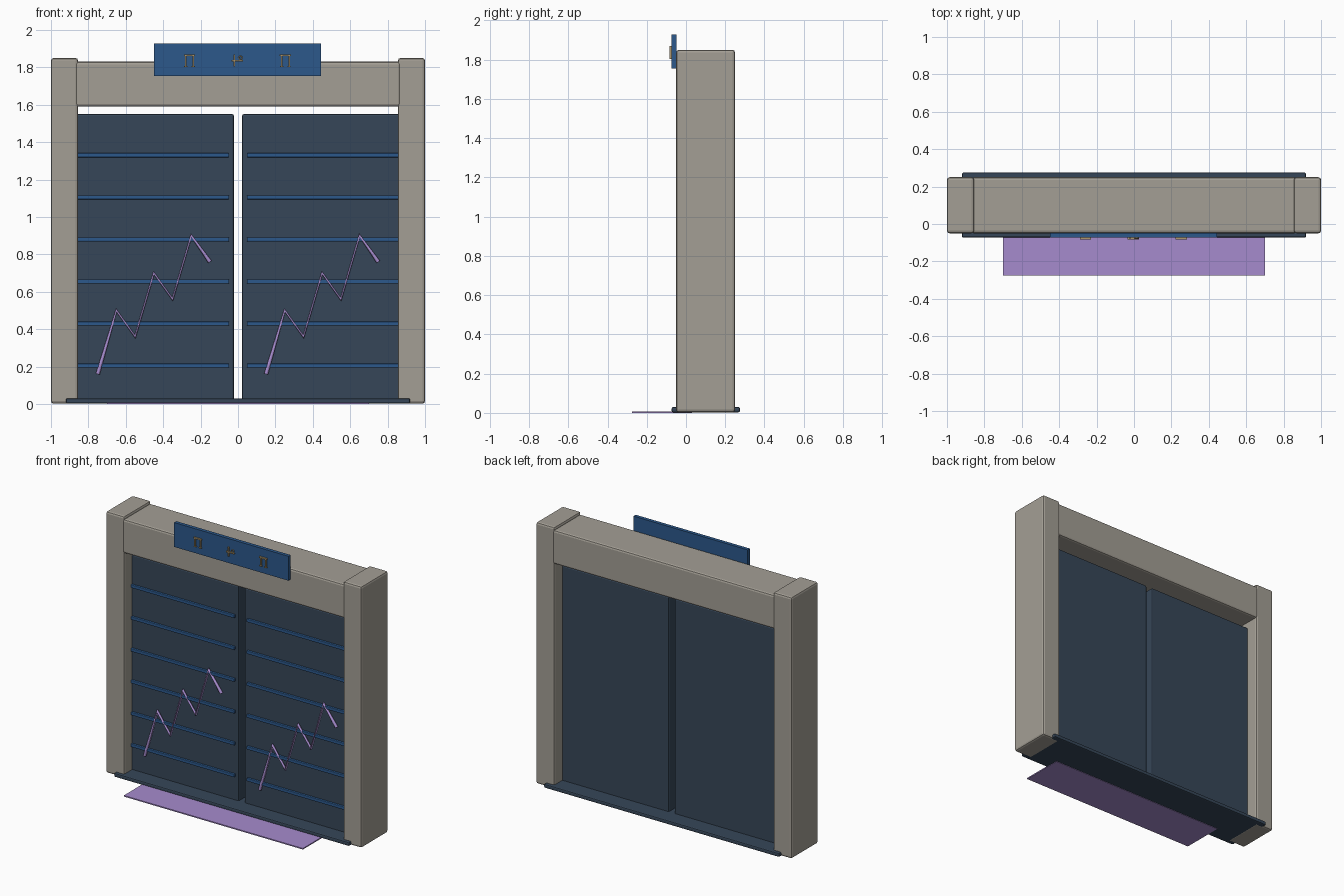
import bpy
from mathutils import Vector

cube = bpy.data.objects.get("Cube")
if cube:
    bpy.data.objects.remove(cube, do_unlink=True)


def material(name, rgb):
    m = bpy.data.materials.new(name)
    m.use_nodes = True
    m.diffuse_color = (*rgb, 1)
    m.node_tree.nodes["Principled BSDF"].inputs["Base Color"].default_value = (*rgb, 1)
    return m


stone = material("warm grey stone", (0.37, 0.345, 0.30))
slate = material("dark slate blue", (0.037, 0.062, 0.098))
blue = material("deep blue", (0.025, 0.098, 0.26))
violet = material("soft violet", (0.38, 0.26, 0.61))
gold = material("dull gold", (0.42, 0.31, 0.16))


def box(name, mat, x, y, z, bevel=0.0):
    """Box from its x, y and z ranges, with an optional bevel."""
    lo, hi = Vector((x[0], y[0], z[0])), Vector((x[1], y[1], z[1]))
    bpy.ops.mesh.primitive_cube_add(size=1, location=(lo + hi) / 2)
    ob = bpy.context.object
    ob.name = name
    for v in ob.data.vertices:
        v.co *= hi - lo
    ob.data.materials.append(mat)
    if bevel:
        mod = ob.modifiers.new("edge bevel", "BEVEL")
        mod.width = bevel
        mod.segments = 2
    return ob


def mirrored(x, side):
    return sorted(v * side for v in x)


def zigzag(name, offset):
    """Poly curve tube that climbs in steps across a door."""
    cu = bpy.data.curves.new(name, "CURVE")
    cu.dimensions = "3D"
    cu.bevel_depth = 0.011
    cu.bevel_resolution = 2
    cu.use_fill_caps = True
    sp = cu.splines.new("POLY")
    heights = (0.16, 0.50, 0.36, 0.70, 0.56, 0.90, 0.76)
    sp.points.add(len(heights) - 1)
    for i, (p, h) in enumerate(zip(sp.points, heights)):
        p.co = (offset + 0.1 * i, 0.03, h, 1)
    ob = bpy.data.objects.new(name, cu)
    bpy.context.collection.objects.link(ob)
    cu.materials.append(violet)


# Stone frame
depth = (-0.05, 0.25)
for label, s in (("left", 1), ("right", -1)):
    box(label + "_pillar", stone, mirrored((0.855, 1.0), s), depth, (0.002, 1.85), 0.014)
box("lintel", stone, (-0.87, 0.87), depth, (1.59, 1.83), 0.014)

# Threshold and the mat of light in front of it
box("threshold", slate, (-0.92, 0.92), (-0.073, 0.275), (0.003, 0.03), 0.008)
box("floor_glow", violet, (-0.7, 0.7), (-0.275, 0.03), (0, 0.008))

# Door leaves with slats and a zigzag
for label, s in (("left", 1), ("right", -1)):
    box(label + "_door", slate, mirrored((0.022, 0.87), s), (0.04, 0.16), (0.015, 1.55), 0.01)
    for i in range(6):
        z = 0.205 + 0.225 * i
        box(f"{label}_slat_{i + 1}", blue, mirrored((0.048, 0.86), s),
            (0.025, 0.05), (z - 0.011, z + 0.011), 0.004)
zigzag("left_zigzag", 0.15)
zigzag("right_zigzag", -0.75)

# Sign board with small gate emblems
box("sign_board", blue, (-0.449, 0.445), (-0.073, -0.048), (1.755, 1.927))
face = (-0.084, -0.07)
for label, x in (("left", 0.253), ("right", -0.26)):
    box(label + "_gate_emblem_top", gold, (x - 0.03, x + 0.03), face, (1.861, 1.87))
    for i, d in enumerate((-0.02, 0.02)):
        box(f"{label}_gate_emblem_post_{i + 1}", gold, (x + d - 0.004, x + d + 0.004), face, (1.805, 1.862))
        box(f"{label}_gate_emblem_foot_{i + 1}", gold, (x + d - 0.009, x + d + 0.009), face, (1.803, 1.808))

# Middle emblem: stem, crossbar and a small ring
box("centre_emblem_stem", gold, (-0.024, -0.015), face, (1.805, 1.87))
box("centre_emblem_bar", gold, (-0.035, 0.026), face, (1.832, 1.84))
bpy.ops.mesh.primitive_torus_add(major_radius=0.009, minor_radius=0.003, major_segments=12,
                                 minor_segments=6, location=(0.013, -0.078, 1.851),
                                 rotation=(1.5708, 0, 0))
ring = bpy.context.object
ring.name = "centre_emblem_ring"
ring.data.materials.append(gold)
